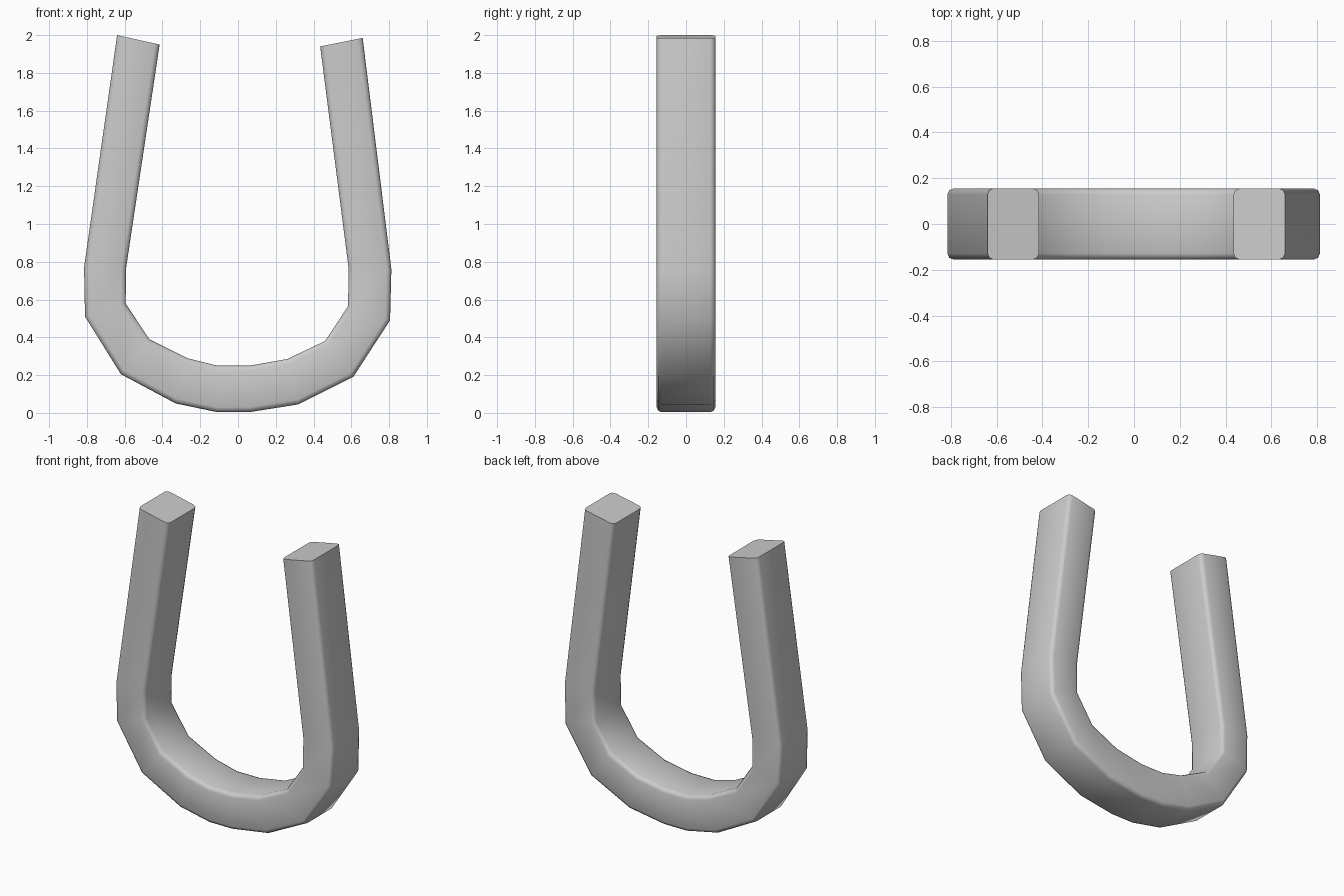
import bpy, bmesh, math
from mathutils import Vector

if "Cube" in bpy.data.objects:
    bpy.data.objects.remove(bpy.data.objects["Cube"])

# Side profile: (outer x, outer z, inner x, inner z) from left tip to right tip
STATIONS = [
    (-0.64, 2.00, -0.415, 1.95), (-0.815, 0.77, -0.592, 0.77),
    (-0.81, 0.51, -0.595, 0.58), (-0.62, 0.205, -0.47, 0.39),
    (-0.33, 0.05, -0.27, 0.29), (-0.11, 0.004, -0.11, 0.25),
    (0.06, 0.004, 0.06, 0.25), (0.32, 0.045, 0.26, 0.285),
    (0.61, 0.19, 0.46, 0.38), (0.805, 0.49, 0.583, 0.565),
    (0.812, 0.76, 0.585, 0.77), (0.66, 1.985, 0.435, 1.94),
]
HALF_DEPTH = 0.155
BEVEL = 0.026


def section(station):
    """Rectangle with rounded corners, spanning the outer to the inner edge."""
    outer = Vector((station[0], 0, station[1]))
    inner = Vector((station[2], 0, station[3]))
    half = (outer - inner).length / 2
    across = (outer - inner).normalized()
    mid = (outer + inner) / 2
    points = []
    for su, sv, start in ((1, 1, 0), (-1, 1, 90), (-1, -1, 180), (1, -1, 270)):
        for step in range(3):
            a = math.radians(start + 45 * step)
            u = su * (half - BEVEL) + BEVEL * math.cos(a)
            v = sv * (HALF_DEPTH - BEVEL) + BEVEL * math.sin(a)
            points.append(mid + across * u + Vector((0, v, 0)))
    return points


# Horseshoe bar: loft the sections and cap both tips
bm = bmesh.new()
rings = [[bm.verts.new(p) for p in section(s)] for s in STATIONS]
for a, b in zip(rings, rings[1:]):
    n = len(a)
    for i in range(n):
        j = (i + 1) % n
        bm.faces.new((a[i], a[j], b[j], b[i]))
bm.faces.new(rings[0])
bm.faces.new(rings[-1])
bmesh.ops.recalc_face_normals(bm, faces=bm.faces)
mesh = bpy.data.meshes.new("u_shaped_bar")
bm.to_mesh(mesh)
bm.free()
bar = bpy.data.objects.new("u_shaped_bar", mesh)
bpy.context.collection.objects.link(bar)

# Soft edges along the bar, crisp tips
bpy.context.view_layer.objects.active = bar
bar.select_set(True)
bpy.ops.object.shade_smooth_by_angle(angle=math.radians(50))
